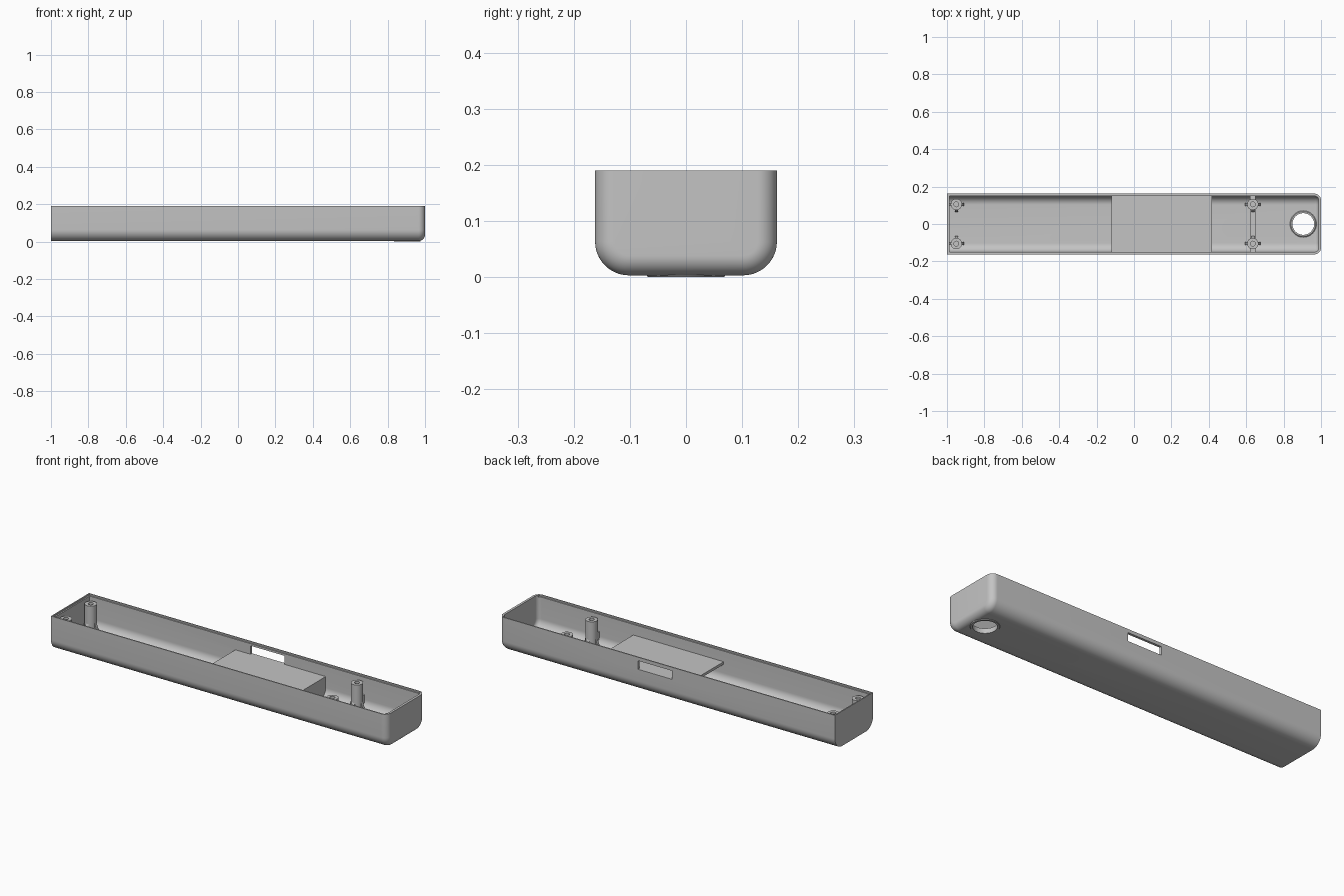
import bpy, bmesh, math

cube = bpy.data.objects.get("Cube")
if cube:
    bpy.data.objects.remove(cube, do_unlink=True)

grey = bpy.data.materials.new("plain_grey")
grey.use_nodes = True
colour = (0.55, 0.55, 0.55, 1)
grey.diffuse_color = colour
grey.node_tree.nodes["Principled BSDF"].inputs["Base Color"].default_value = colour


def finish(name, bm):
    bmesh.ops.recalc_face_normals(bm, faces=bm.faces)
    mesh = bpy.data.meshes.new(name)
    bm.to_mesh(mesh)
    bm.free()
    mesh.materials.append(grey)
    obj = bpy.data.objects.new(name, mesh)
    bpy.context.collection.objects.link(obj)
    return obj


def activate(obj):
    bpy.ops.object.select_all(action='DESELECT')
    obj.select_set(True)
    bpy.context.view_layer.objects.active = obj


def smooth(obj):
    activate(obj)
    bpy.ops.object.shade_smooth_by_angle(angle=math.radians(35))


def box(name, x0, x1, y0, y1, z0, z1):
    bm = bmesh.new()
    bmesh.ops.create_cube(bm, size=1)
    for v in bm.verts:
        v.co = ((x0 + x1) / 2 + v.co.x * (x1 - x0),
                (y0 + y1) / 2 + v.co.y * (y1 - y0),
                (z0 + z1) / 2 + v.co.z * (z1 - z0))
    return finish(name, bm)


def trough(name, x0, x1, half, z0, z1, radius, end_radius=0, steps=12):
    """Round-bottomed bar along x, with a filleted +x end."""
    stations = [(x0, 0)]
    if end_radius:
        for i in range(steps + 1):
            a = math.pi / 2 * i / steps
            stations.append((x1 - end_radius * (1 - math.sin(a)),
                             end_radius * (1 - math.cos(a))))
    else:
        stations.append((x1, 0))
    bm = bmesh.new()
    rings = []
    for x, inset in stations:
        w, r, low = half - inset, radius - inset, z0 + inset
        pts = [(w, z1)]
        for side in (1, -1):
            arc = []
            for i in range(steps + 1):
                a = math.pi / 2 * i / steps
                arc.append((side * (w - r + r * math.cos(a)), low + r - r * math.sin(a)))
            pts += arc if side > 0 else arc[::-1]
        pts.append((-w, z1))
        rings.append([bm.verts.new((x, y, z)) for y, z in pts])
    n = len(rings[0])
    for a, b in zip(rings, rings[1:]):
        for i in range(n):
            j = (i + 1) % n
            bm.faces.new((a[i], a[j], b[j], b[i]))
    bm.faces.new(rings[0])
    bm.faces.new(rings[-1])
    return finish(name, bm)


def lathe(name, profile, x, y, closed=False, sides=32):
    bm = bmesh.new()
    rings = []
    for r, z in profile:
        rings.append([bm.verts.new((x + r * math.cos(2 * math.pi * k / sides),
                                    y + r * math.sin(2 * math.pi * k / sides), z))
                      for k in range(sides)])
    pairs = list(zip(rings, rings[1:]))
    if closed:
        pairs.append((rings[-1], rings[0]))
    else:
        bm.faces.new(rings[0])
        bm.faces.new(rings[-1])
    for a, b in pairs:
        for k in range(sides):
            j = (k + 1) % sides
            bm.faces.new((a[k], a[j], b[j], b[k]))
    return finish(name, bm)


def cut(target, cutter):
    mod = target.modifiers.new("cut", 'BOOLEAN')
    mod.operation = 'DIFFERENCE'
    mod.solver = 'EXACT'
    mod.object = cutter
    activate(target)
    bpy.ops.object.modifier_apply(modifier=mod.name)
    bpy.data.objects.remove(cutter, do_unlink=True)


# Open tray: outer shell, cavity, rim step, side slot and floor hole
RIM = 0.19
tray = trough("tray", -1, 1, 0.162, 0.003, RIM, 0.06, 0.035)
cut(tray, trough("cavity", -0.987, 0.987, 0.149, 0.018, 0.3, 0.047, 0.022))
cut(tray, box("rim_step", -0.994, 0.98, -0.156, 0.156, 0.182, 0.3))
cut(tray, box("slot", -0.03, 0.172, 0.1, 0.2, 0.125, 0.171))
HOLE_X = 0.905
cut(tray, lathe("hole", [(0.064, -0.1), (0.064, 0.1)], HOLE_X, 0))
smooth(tray)

# Collar around the floor hole
smooth(lathe("hole_collar", [(0.058, 0), (0.068, 0), (0.071, 0.004), (0.071, 0.022),
                             (0.066, 0.026), (0.058, 0.026)], HOLE_X, 0, closed=True, sides=48))

# Raised shelf with a closing wall at one end
SHELF = 0.125
box("shelf", -0.12, 0.415, -0.151, 0.151, SHELF - 0.014, SHELF)
smooth(trough("shelf_end_wall", 0.403, 0.418, 0.151, 0.014, SHELF, 0.048))


# Screw posts with tapered fins at the foot
def fin(name, x, y, dx, dy):
    bm = bmesh.new()
    sides = []
    for t in (-0.008, 0.008):
        sides.append([bm.verts.new((x + dx * r - dy * t, y + dy * r + dx * t, z))
                      for r, z in ((0.02, 0.012), (0.041, 0.012), (0.041, 0.035), (0.028, 0.075), (0.02, 0.075))])
    a, b = sides
    bm.faces.new(a)
    bm.faces.new(b)
    for i in range(len(a)):
        j = (i + 1) % len(a)
        bm.faces.new((a[i], a[j], b[j], b[i]))
    finish(name, bm)


POST_Y = 0.105
for end, px in (("right", -0.95), ("left", 0.635)):
    for side, s in (("front", -1), ("back", 1)):
        name = f"{end}_{side}_post"
        smooth(lathe(name, [(0.03, 0.016), (0.03, 0.168), (0.013, 0.168), (0.013, 0.06)],
                     px, s * POST_Y))
        for i, (dx, dy) in enumerate(((1, 0), (-1, 0), (0, -s))):
            fin(f"{name}_fin_{i + 1}", px, s * POST_Y, dx, dy)

# Low floor rib joining the left posts, with webs to the walls
box("floor_rib", 0.62, 0.65, -POST_Y, POST_Y, 0.01, 0.03)
for side, s in (("front", -1), ("back", 1)):
    a, b = sorted((s * 0.125, s * 0.152))
    box(f"{side}_post_web", 0.62, 0.65, a, b, 0.045, 0.09)
